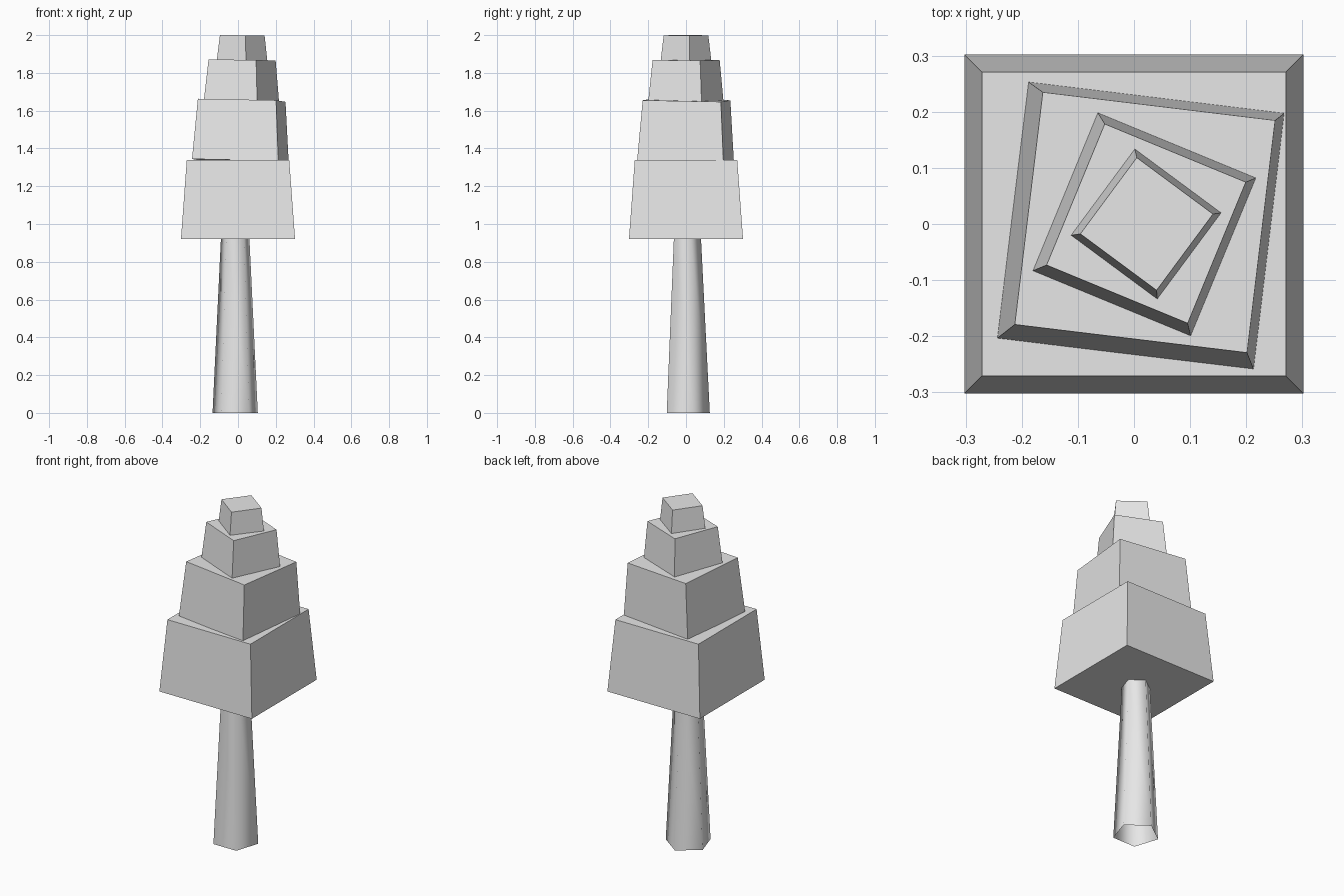
import bpy
from math import radians, sqrt

cube = bpy.data.objects.get("Cube")
if cube:
    bpy.data.objects.remove(cube, do_unlink=True)

grey = bpy.data.materials.new("plain_grey")
grey.use_nodes = True
grey.diffuse_color = (0.8, 0.8, 0.8, 1)
grey.node_tree.nodes["Principled BSDF"].inputs["Base Color"].default_value = (0.8, 0.8, 0.8, 1)


def frustum(name, sides, r_bottom, r_top, z_low, z_high, x, rotation=(0, 0, 0), fill="NGON"):
    bpy.ops.mesh.primitive_cone_add(
        vertices=sides, radius1=r_bottom, radius2=r_top, depth=z_high - z_low,
        end_fill_type=fill, location=(x, 0, (z_low + z_high) / 2), rotation=rotation)
    obj = bpy.context.object
    obj.name = name
    obj.data.materials.append(grey)
    return obj


# Open five-sided tapering trunk, softly shaded
trunk = frustum("trunk", 5, 0.126, 0.079, 0, 0.93, -0.015, fill="NOTHING")
trunk.data.shade_smooth()

# Stacked foliage blocks: bottom side, top side, low z, high z, x, twist, lean
tiers = [
    ("foliage_bottom", 0.604, 0.542, 0.92, 1.34, 0, 0, 0),
    ("foliage_lower", 0.46, 0.417, 1.335, 1.655, 0.016, -6.9, 1.6),
    ("foliage_upper", 0.305, 0.272, 1.65, 1.868, 0.02, -22.4, 1),
    ("foliage_top", 0.192, 0.169, 1.862, 1.999, 0.022, -36.5, 0.5),
]
for name, bottom, top, low, high, x, twist, lean in tiers:
    frustum(name, 4, bottom / sqrt(2), top / sqrt(2), low, high, x,
            (0, radians(lean), radians(45 + twist)))
